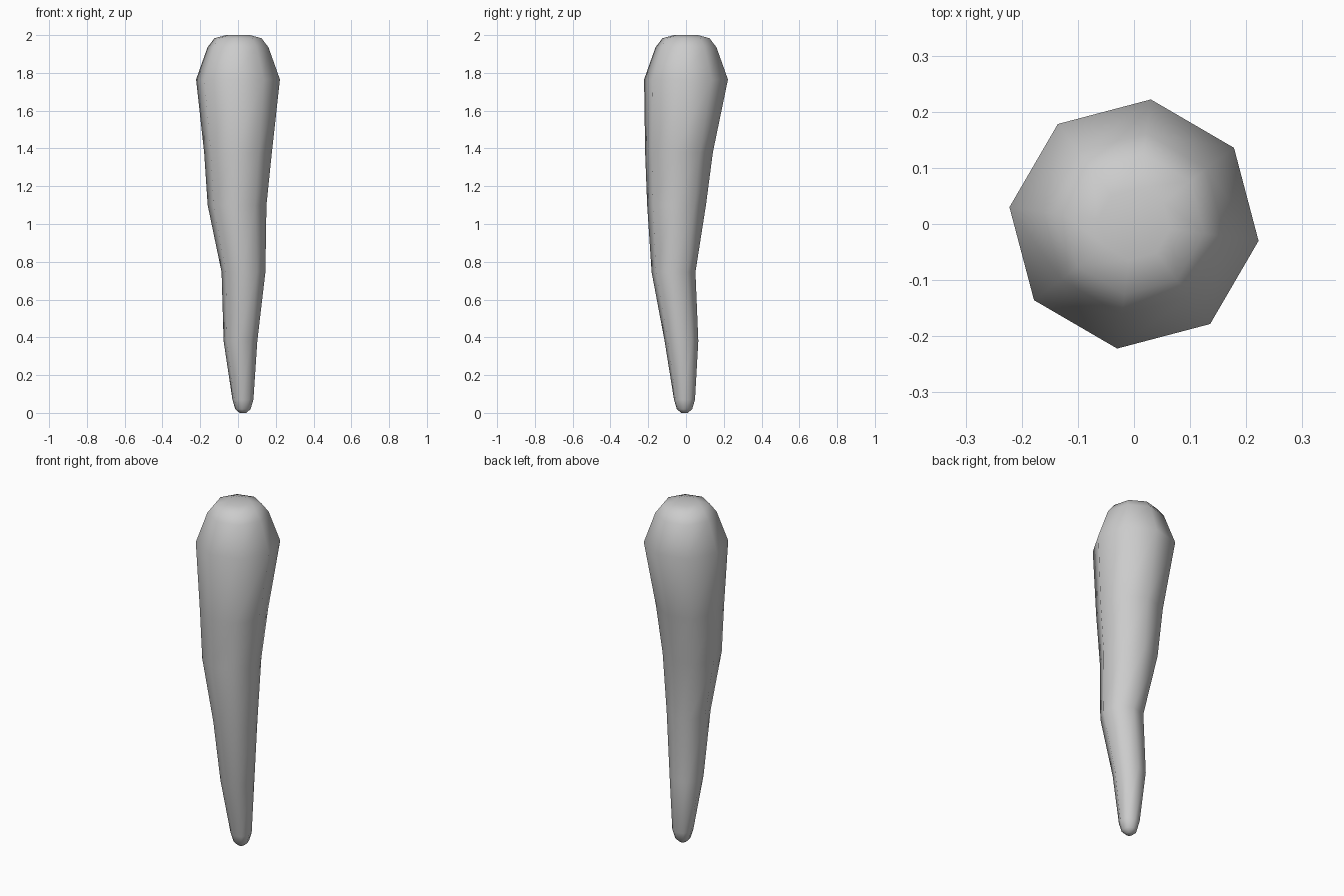
import bpy
import bmesh
from math import cos, sin, pi, radians

cube = bpy.data.objects.get("Cube")
if cube:
    bpy.data.objects.remove(cube)

SIDES = 8
TWIST = radians(-7.7)

# Cross-sections from tip to top: height, centre x, centre y, radius
SECTIONS = [
    (0.00, 0.026, -0.008, 0.018),
    (0.02, 0.026, -0.008, 0.041),
    (0.07, 0.026, -0.008, 0.056),
    (0.38, 0.013, -0.024, 0.090),
    (0.745, 0.029, -0.066, 0.117),
    (1.10, -0.005, -0.050, 0.157),
    (1.38, 0.0, -0.037, 0.181),
    (1.765, 0.0, 0.0, 0.224),
    (1.935, 0.0, 0.0, 0.163),
    (1.983, 0.0, 0.0, 0.126),
    (2.00, 0.0, 0.0, 0.065),
]

# Plain grey surface
grey = bpy.data.materials.new("light grey")
grey.use_nodes = True
colour = (0.6, 0.6, 0.6, 1)
grey.diffuse_color = colour
grey.node_tree.nodes["Principled BSDF"].inputs["Base Color"].default_value = colour


def add_ring(bm, z, cx, cy, radius):
    angles = [TWIST + 2 * pi * i / SIDES for i in range(SIDES)]
    return [bm.verts.new((cx + radius * cos(a), cy + radius * sin(a), z))
            for a in angles]


# Bent, tapering spike lofted through the cross-sections
bm = bmesh.new()
rings = [add_ring(bm, *section) for section in SECTIONS]
for low, high in zip(rings, rings[1:]):
    for i in range(SIDES):
        j = (i + 1) % SIDES
        bm.faces.new((low[i], low[j], high[j], high[i]))

# Tip and top caps
bm.faces.new(reversed(rings[0]))
bm.faces.new(rings[-1])
for face in bm.faces:
    face.smooth = True

mesh = bpy.data.meshes.new("tapered_spike")
bm.to_mesh(mesh)
bm.free()
mesh.materials.append(grey)
spike = bpy.data.objects.new("tapered_spike", mesh)
bpy.context.collection.objects.link(spike)
